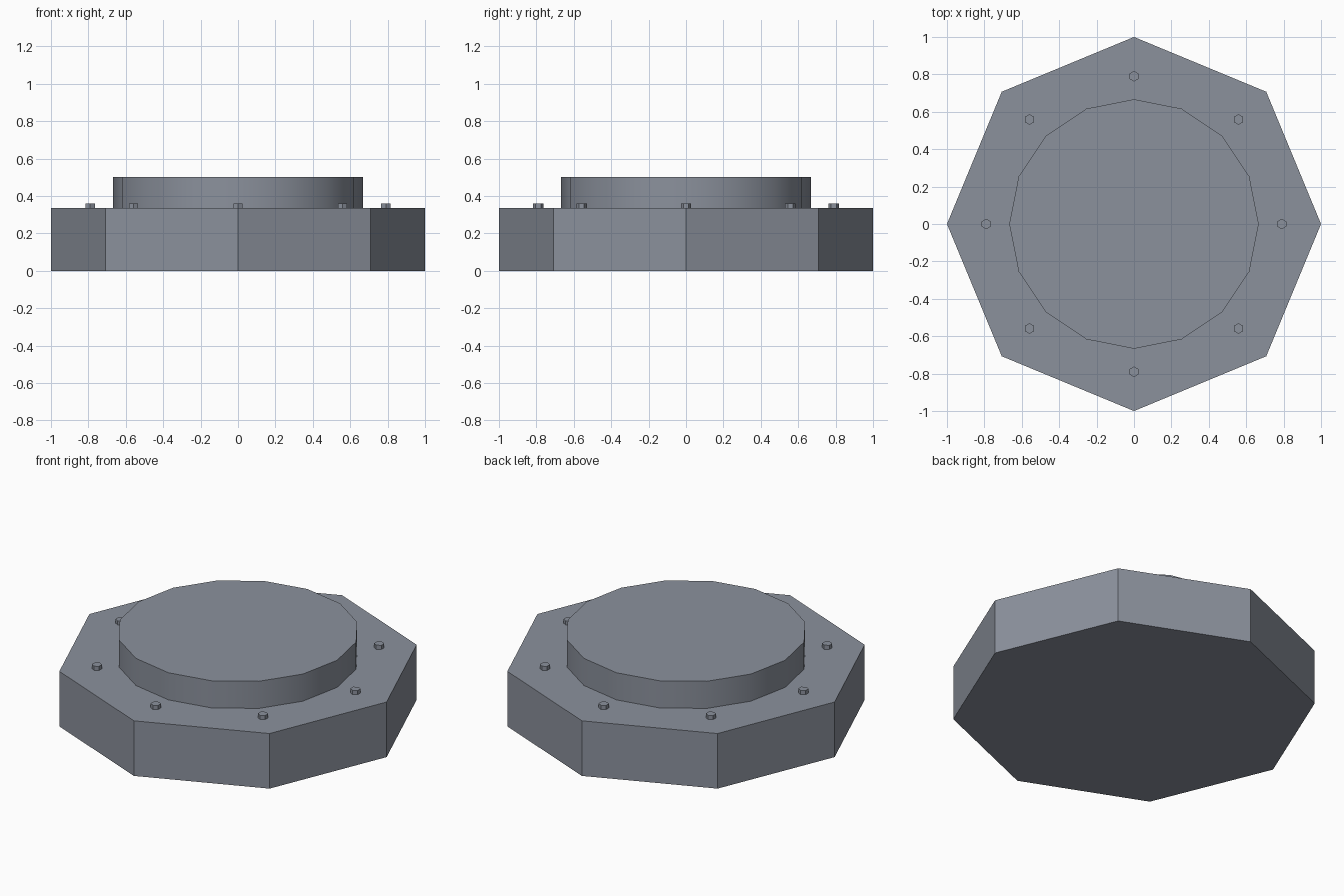
import bpy
import math

if "Cube" in bpy.data.objects:
    bpy.data.objects.remove(bpy.data.objects["Cube"])

BASE_TOP = 0.335
DISC_TOP = 0.50
BOLT_TOP = 0.36

# Dark blue-grey metal shared by all parts
metal = bpy.data.materials.new("dark_metal")
metal.diffuse_color = (0.26, 0.285, 0.335, 1.0)
metal.use_nodes = True
metal.node_tree.nodes["Principled BSDF"].inputs["Base Color"].default_value = metal.diffuse_color


def prism(name, sides, radius, z0, z1, x=0.0, y=0.0):
    """Upright prism with its first corner pointing to +y."""
    bpy.ops.mesh.primitive_cylinder_add(
        vertices=sides, radius=radius, depth=z1 - z0,
        location=(x, y, (z0 + z1) / 2))
    obj = bpy.context.object
    obj.name = name
    obj.data.materials.append(metal)
    return obj


# Octagonal base slab
prism("base", 8, 1.0, 0.0, BASE_TOP)

# Raised round plate, smooth around the rim
prism("raised_plate", 16, 0.667, BASE_TOP, DISC_TOP)
bpy.ops.object.shade_smooth_by_angle(angle=math.radians(30))

# Ring of hexagonal bolt heads, one near each base corner
for i in range(8):
    a = i * math.tau / 8
    prism(f"bolt_{i + 1}", 6, 0.028, BASE_TOP, BOLT_TOP,
          0.79 * math.cos(a), 0.79 * math.sin(a))
